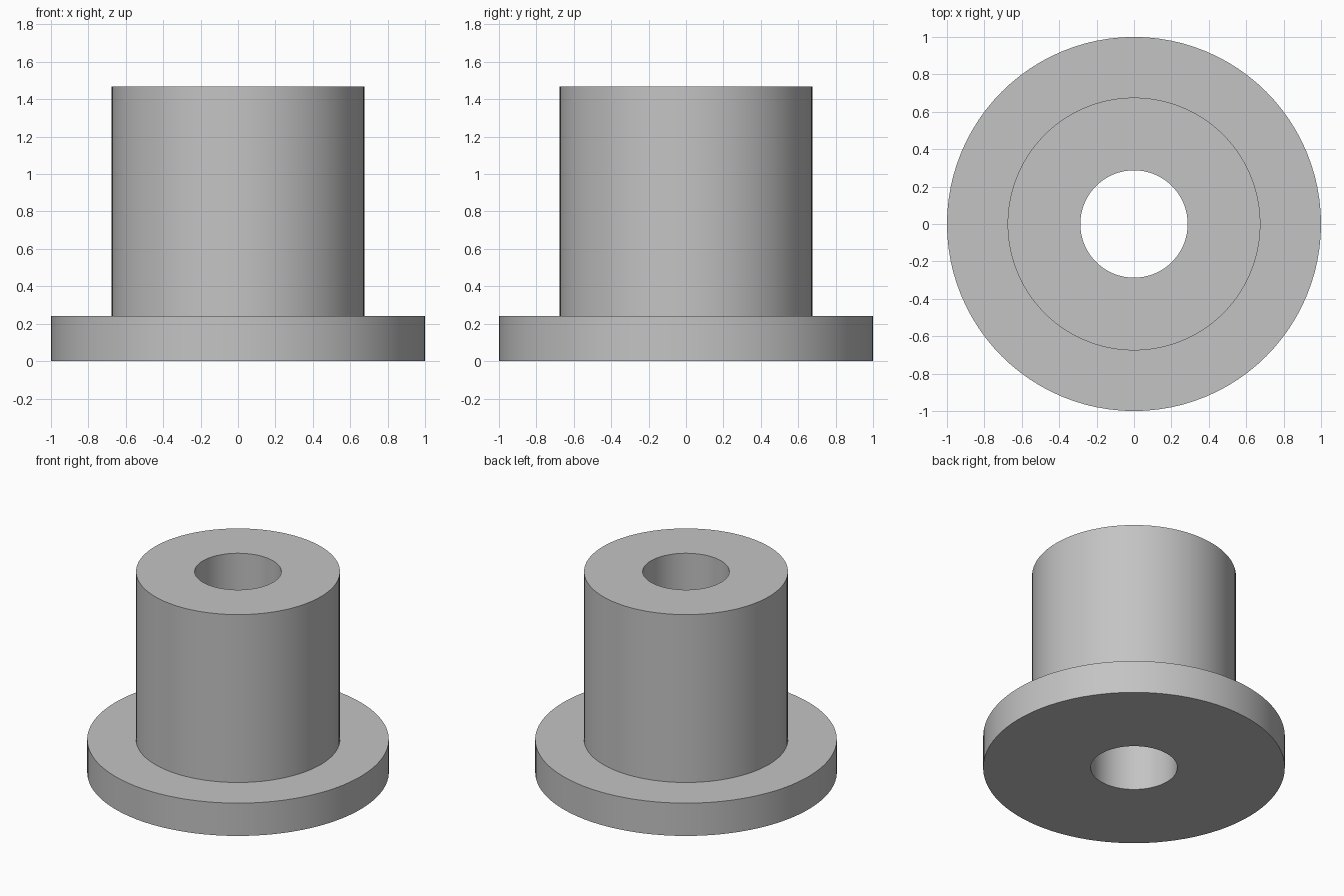
import bpy, bmesh, math

if "Cube" in bpy.data.objects:
    bpy.data.objects.remove(bpy.data.objects["Cube"], do_unlink=True)

SEGMENTS = 96
BORE, BARREL, FLANGE = 0.287, 0.676, 1.0
FLANGE_TOP, BARREL_TOP = 0.24, 1.468

# Plain grey material
grey = bpy.data.materials.new("plain_grey")
grey.use_nodes = True
colour = (0.55, 0.55, 0.55, 1)
grey.diffuse_color = colour
grey.node_tree.nodes["Principled BSDF"].inputs["Base Color"].default_value = colour

# Flanged bushing: closed half-section revolved about z
section = [(BORE, 0), (FLANGE, 0), (FLANGE, FLANGE_TOP),
           (BARREL, FLANGE_TOP), (BARREL, BARREL_TOP), (BORE, BARREL_TOP)]
bm = bmesh.new()
points = [bm.verts.new((r, 0, z)) for r, z in section]
edges = [bm.edges.new((p, points[(i + 1) % len(points)])) for i, p in enumerate(points)]
bmesh.ops.spin(bm, geom=points + edges, axis=(0, 0, 1), cent=(0, 0, 0),
               angle=math.tau, steps=SEGMENTS, use_merge=True)
bmesh.ops.remove_doubles(bm, verts=bm.verts, dist=0.0001)
bmesh.ops.recalc_face_normals(bm, faces=bm.faces)

mesh = bpy.data.meshes.new("flanged_bushing")
bm.to_mesh(mesh)
bm.free()
mesh.materials.append(grey)
bushing = bpy.data.objects.new("flanged_bushing", mesh)
bpy.context.collection.objects.link(bushing)

# Smooth walls with crisp rims
bpy.ops.object.select_all(action="DESELECT")
bushing.select_set(True)
bpy.context.view_layer.objects.active = bushing
bpy.ops.object.shade_smooth_by_angle(angle=math.radians(30))
